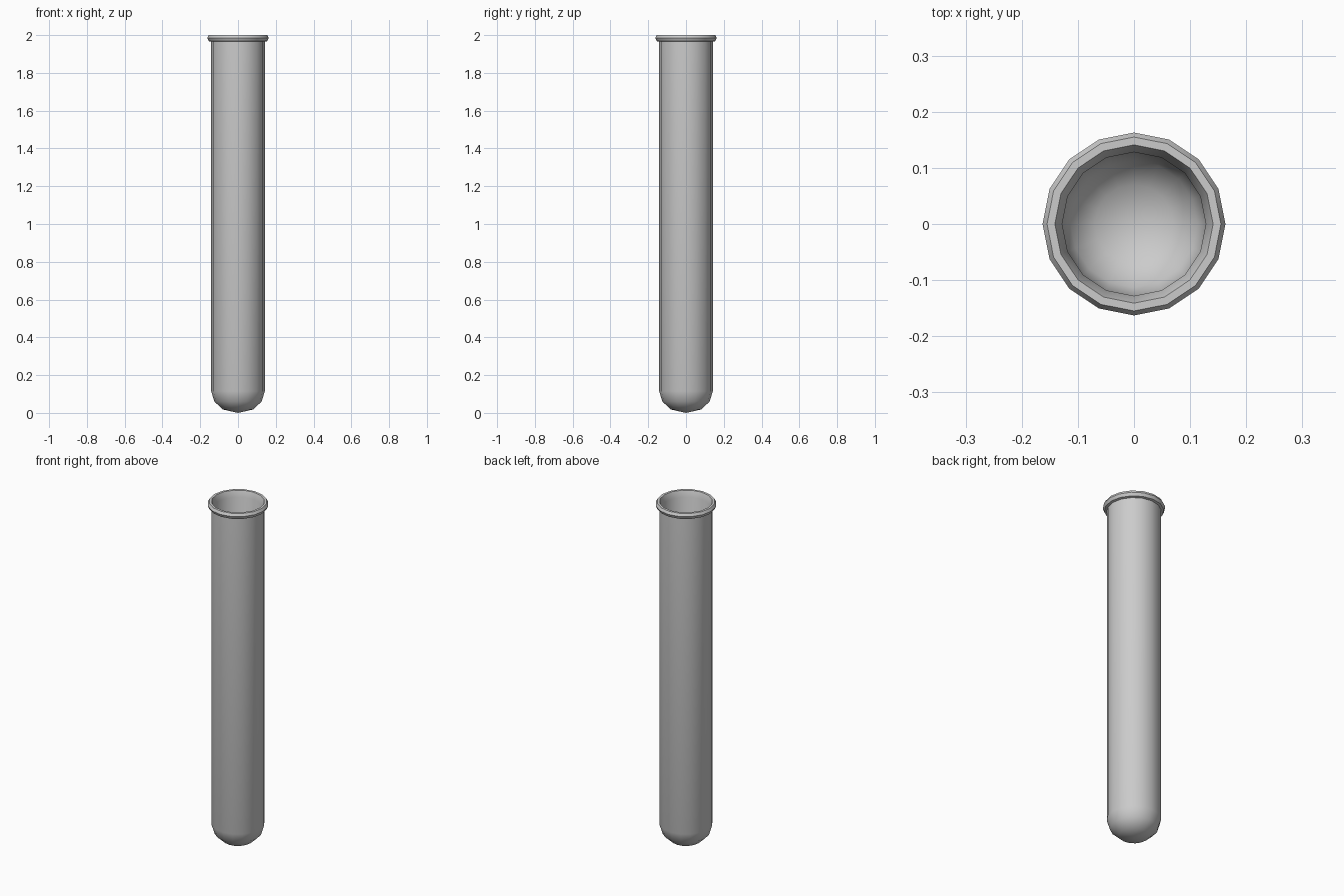
import bpy, bmesh, math

if "Cube" in bpy.data.objects:
    bpy.data.objects.remove(bpy.data.objects["Cube"])

SIDES = 16

# Outer wall from the base up, over the rolled lip, then down the inner wall
profile = [
    (0.08, 0.018), (0.125, 0.06), (0.142, 0.115),    # rounded base
    (0.142, 1.965),                                  # outer wall
    (0.155, 1.968), (0.163, 1.985), (0.155, 2.0),    # lip
    (0.141, 2.0), (0.128, 1.965),                    # mouth
    (0.128, 0.12), (0.113, 0.07), (0.07, 0.032),     # inside
]

bm = bmesh.new()
rings = []
for r, z in profile:
    rings.append([bm.verts.new((r * math.cos(2 * math.pi * i / SIDES),
                                r * math.sin(2 * math.pi * i / SIDES), z))
                  for i in range(SIDES)])
for a, b in zip(rings, rings[1:]):
    for i in range(SIDES):
        j = (i + 1) % SIDES
        bm.faces.new((a[i], a[j], b[j], b[i]))

# Close the outer and inner base with fans
for ring, z in ((rings[0], 0.0), (rings[-1], 0.017)):
    tip = bm.verts.new((0, 0, z))
    for i in range(SIDES):
        bm.faces.new((ring[i], ring[(i + 1) % SIDES], tip))
bmesh.ops.recalc_face_normals(bm, faces=bm.faces)

mesh = bpy.data.meshes.new("test_tube")
bm.to_mesh(mesh)
bm.free()
tube = bpy.data.objects.new("test_tube", mesh)
bpy.context.collection.objects.link(tube)

# Smooth walls with crisp lip edges
bpy.context.view_layer.objects.active = tube
tube.select_set(True)
bpy.ops.object.shade_smooth_by_angle(angle=math.radians(40))
